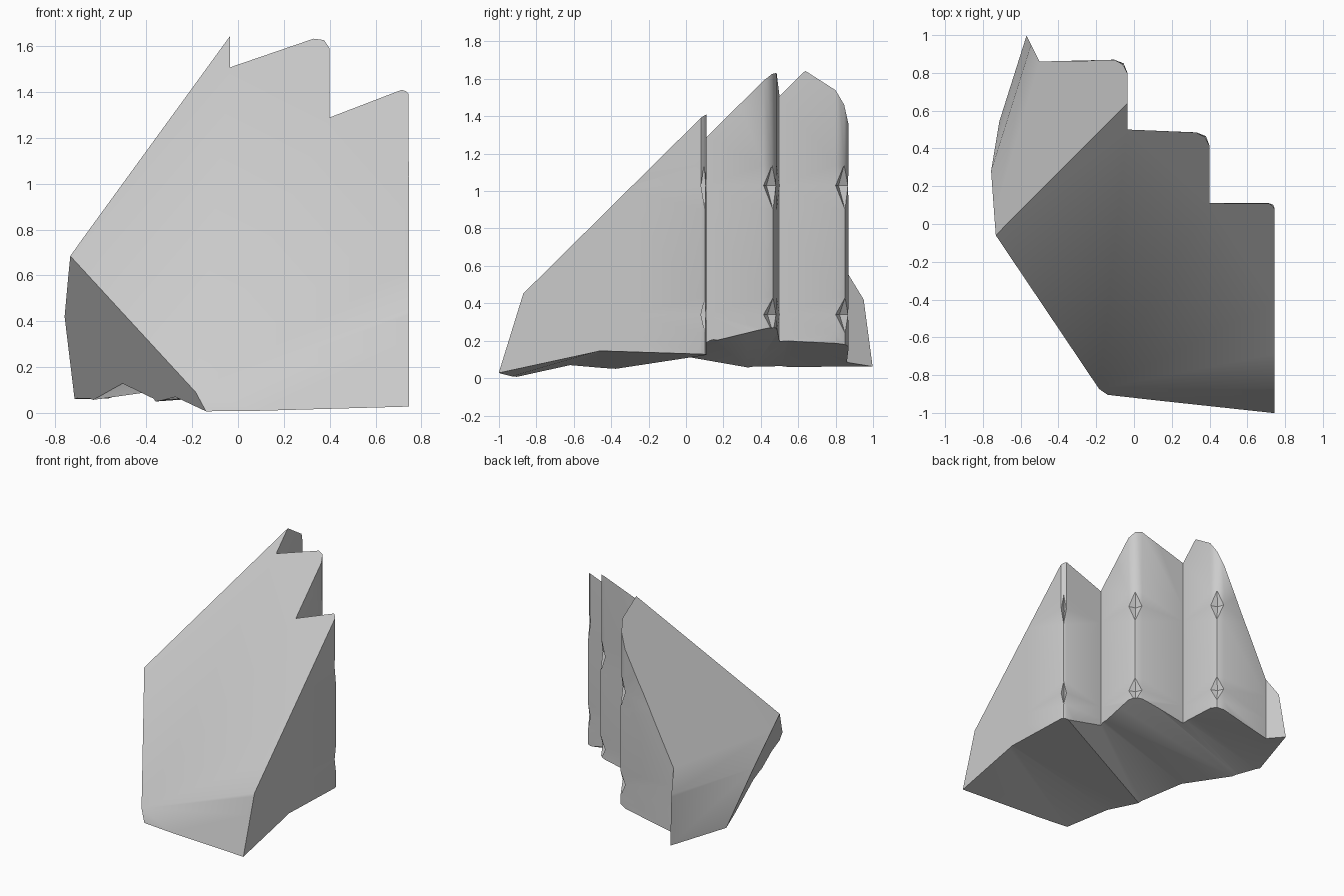
import bpy, bmesh, math
from mathutils import Vector

if "Cube" in bpy.data.objects:
    bpy.data.objects.remove(bpy.data.objects["Cube"], do_unlink=True)

stone = bpy.data.materials.new("pale grey stone")
stone.use_nodes = True
stone.diffuse_color = (0.6, 0.6, 0.6, 1)
stone.node_tree.nodes["Principled BSDF"].inputs["Base Color"].default_value = (0.6, 0.6, 0.6, 1)


def make_object(name, bm):
    bmesh.ops.recalc_face_normals(bm, faces=bm.faces[:])
    mesh = bpy.data.meshes.new(name)
    bm.to_mesh(mesh)
    bm.free()
    mesh.materials.append(stone)
    obj = bpy.data.objects.new(name, mesh)
    bpy.context.collection.objects.link(obj)
    return obj


def corner(cx, cy, r, pull):
    """Rounded column edge, drawn inward by pull at a joint."""
    h = pull * 0.4
    return [(cx - h * 0.3, cy - r), (cx - 0.28 * r - pull, cy - 0.28 * r - pull), (cx - r, cy - h * 0.3)]


def plan(pull):
    """Stepped outline of the three columns at one height."""
    return ([(0.745, -1.2), (0.745, -0.3)] + corner(0.745, 0.11, 0.03, pull)
            + [(0.4, 0.11)] + corner(0.4, 0.485, 0.07, pull)
            + [(-0.035, 0.5)] + corner(-0.035, 0.87, 0.07, pull)
            + [(-0.5, 0.86), (-0.64, 1.14), (-0.95, 1.14), (-0.95, -1.2)])


# Column block, with pinched joints at two heights
levels = [(-0.2, 0), (0.24, 0), (0.34, 0.03), (0.43, 0), (0.9, 0),
          (1.03, 0.035), (1.14, 0.005), (1.9, 0.005)]
bm = bmesh.new()
rings = [[bm.verts.new((x, y, z)) for x, y in plan(p)] for z, p in levels]
n = len(rings[0])
for low, high in zip(rings, rings[1:]):
    for i in range(n):
        j = (i + 1) % n
        bm.faces.new((low[i], low[j], high[j], high[i]))
bm.faces.new(rings[0][::-1])
bm.faces.new(rings[-1])
bmesh.ops.triangulate(bm, faces=bm.faces[:])

# Flat broken faces, each given by three points
crown = (-0.05, 0.64, 1.64)
shoulder = (-0.59, 0.09, 0.88)
side = (-0.74, 0.05, 0.6)
flank = (-0.76, 0.27, 0.42)
spur = (-0.545, 0.95, 0.42)
spur_foot = (-0.57, 1.0, 0.045)
brow = (0.74, -0.87, 0.45)
cuts = [
    (brow, (0.74, 0.1, 1.41), crown),
    (brow, (0.74, -1.0, 0.03), (-0.11, -0.91, 0)),
    (shoulder, crown, side),
    (side, (-0.59, -0.27, 0.53), (-0.24, -0.78, 0.14)),
    (side, flank, spur),
    (flank, spur, spur_foot),
]
inside = Vector((0, 0, 0.4))
for cut in cuts:
    a, b, c = map(Vector, cut)
    normal = (b - a).cross(c - a).normalized()
    if normal.dot(inside - a) > 0:
        normal = -normal
    res = bmesh.ops.bisect_plane(bm, geom=bm.verts[:] + bm.edges[:] + bm.faces[:], dist=1e-5,
                                 plane_co=a, plane_no=normal, clear_outer=True)
    edges = [e for e in res["geom_cut"] if isinstance(e, bmesh.types.BMEdge) and e.is_boundary]
    bmesh.ops.holes_fill(bm, edges=edges, sides=0)
body = make_object("rock_columns", bm)

# Uneven underside, ruled between its two long edges
left = [(-0.15, -1.1, -0.04), (-0.4, -0.64, 0.06), (-0.5, -0.44, 0.04), (-0.6, -0.1, 0.12),
        (-0.75, 0.35, 0.04), (-0.92, 0.5, 0.02), (-0.65, 1.17, 0.035)]
right = [(0.82, -1.1, 0.01), (0.8, -0.45, 0.15), (0.79, 0.15, 0.13), (0.45, 0.16, 0.21),
         (0.45, 0.53, 0.3), (0.02, 0.55, 0.21), (0.01, 0.93, 0.19)]
bm = bmesh.new()
lv = [bm.verts.new(p) for p in left]
rv = [bm.verts.new(p) for p in right]
for i in range(len(lv) - 1):
    bm.faces.new((lv[i], rv[i], rv[i + 1], lv[i + 1]))
bmesh.ops.triangulate(bm, faces=bm.faces[:])
low = bmesh.ops.extrude_face_region(bm, geom=bm.faces[:], use_keep_orig=True)
bmesh.ops.translate(bm, vec=(0, 0, -0.8),
                    verts=[v for v in low["geom"] if isinstance(v, bmesh.types.BMVert)])
cutter = make_object("underside_cutter", bm)
cutter.hide_render = True

# Trim the underside, then shade
mod = body.modifiers.new("underside", "BOOLEAN")
mod.operation = "DIFFERENCE"
mod.solver = "EXACT"
mod.object = cutter
bpy.ops.object.select_all(action="DESELECT")
bpy.context.view_layer.objects.active = body
body.select_set(True)
bpy.ops.object.modifier_apply(modifier=mod.name)
bpy.data.objects.remove(cutter, do_unlink=True)
bpy.ops.object.shade_smooth_by_angle(angle=math.radians(35))
